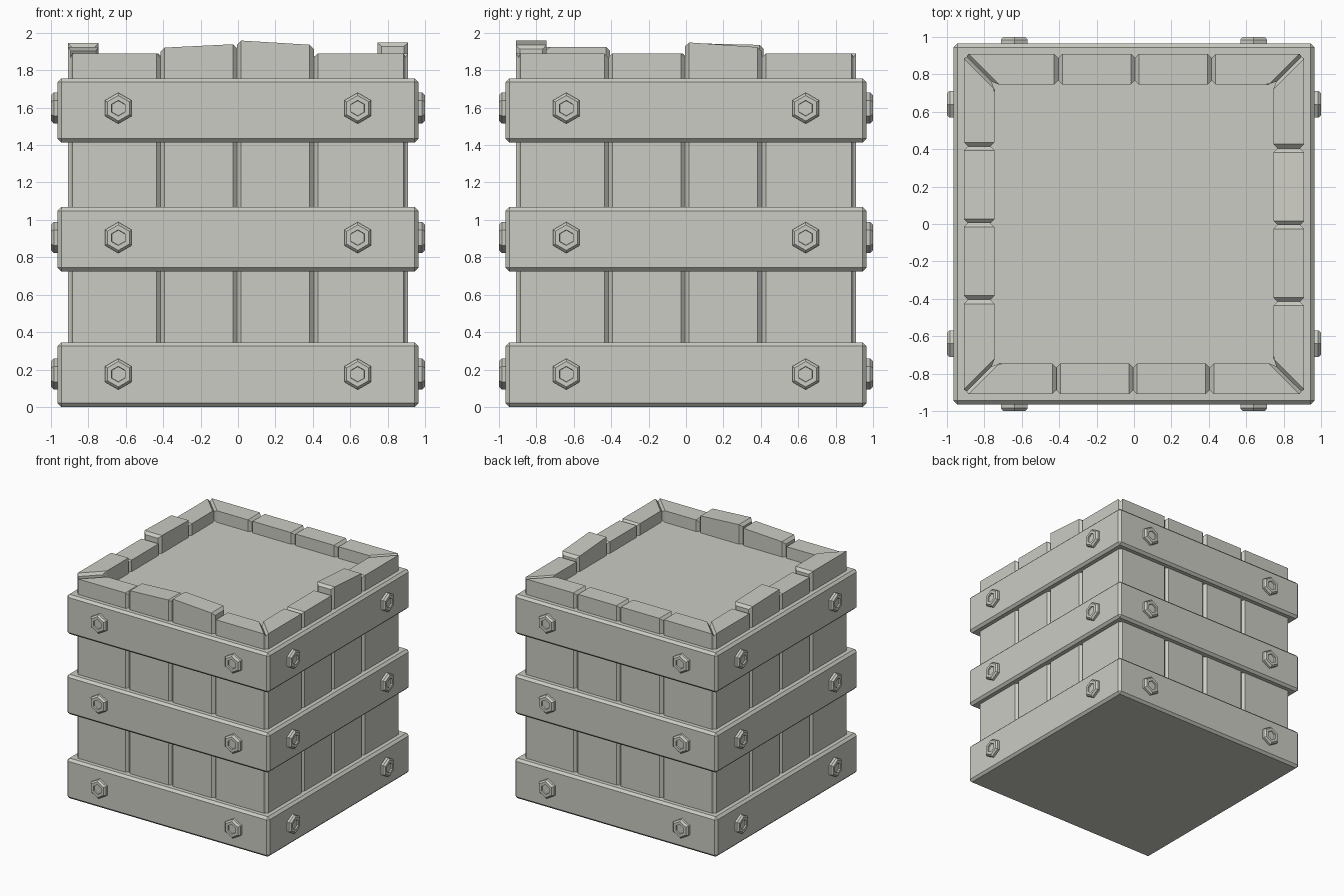
import bpy, bmesh
from math import pi
from mathutils import Matrix, Vector

if "Cube" in bpy.data.objects:
    bpy.data.objects.remove(bpy.data.objects["Cube"])

grey = bpy.data.materials.new("stone_grey")
grey.use_nodes = True
colour = (0.6, 0.6, 0.55, 1)
grey.diffuse_color = colour
grey.node_tree.nodes["Principled BSDF"].inputs["Base Color"].default_value = colour


def finish(bm, name, matrix=Matrix()):
    bmesh.ops.transform(bm, matrix=matrix, verts=bm.verts)
    bmesh.ops.recalc_face_normals(bm, faces=bm.faces)
    mesh = bpy.data.meshes.new(name)
    bm.to_mesh(mesh)
    bm.free()
    mesh.materials.append(grey)
    obj = bpy.data.objects.new(name, mesh)
    bpy.context.collection.objects.link(obj)
    return obj


def block(name, half, z0, z1, bevel=0.0):
    bm = bmesh.new()
    bmesh.ops.create_cube(bm, size=1)
    for v in bm.verts:
        v.co = Vector((v.co.x * 2 * half, v.co.y * 2 * half, z0 + (v.co.z + 0.5) * (z1 - z0)))
    if bevel:
        bmesh.ops.bevel(bm, geom=bm.edges[:], offset=bevel, segments=1, affect='EDGES')
    return finish(bm, name)


OUTER, INNER = 0.91, 0.745
SEAMS = [-OUTER, -0.415, -0.005, 0.405, OUTER]


def plank(name, a, b, tops, matrix):
    """Upright plank; ends at the box corners are mitred, both end rims chamfered."""
    bm = bmesh.new()
    ends = []
    for u, top in zip((a, b), tops):
        inner_u = max(-INNER, min(INNER, u))
        ring = [(u, -OUTER, 0.02), (u, -OUTER, top),
                (inner_u, -INNER, top), (inner_u, -INNER, 0.02)]
        ends.append([bm.verts.new(p) for p in ring])
    caps = [bm.faces.new(e) for e in ends]
    for i in range(4):
        j = (i + 1) % 4
        bm.faces.new((ends[0][i], ends[0][j], ends[1][j], ends[1][i]))
    bmesh.ops.recalc_face_normals(bm, faces=bm.faces)
    rims = [e for cap in caps for e in cap.edges]
    bmesh.ops.bevel(bm, geom=rims, offset=0.022, segments=1, affect='EDGES')
    finish(bm, name, matrix)


def bolt(name, u, z, matrix):
    """Hexagonal bolt head with a chamfered rim and a hexagonal socket."""
    bm = bmesh.new()
    rings = []
    for r, depth in ((0.083, 0.95), (0.083, 0.985), (0.068, 1.0), (0.042, 1.0), (0.04, 0.988)):
        ring = []
        for k in range(6):
            spoke = Matrix.Rotation(k * pi / 3, 3, 'Y') @ Vector((0, 0, r))
            ring.append(bm.verts.new(spoke + Vector((u, -depth, z))))
        rings.append(ring)
    for p, q in zip(rings, rings[1:]):
        for k in range(6):
            n = (k + 1) % 6
            bm.faces.new((p[k], p[n], q[n], q[k]))
    bm.faces.new(rings[0])
    bm.faces.new(rings[-1])
    finish(bm, name, matrix)


# Inner fill
block("fill", 0.78, 0.01, 1.79)

# Three bands around the box
BANDS = {"bottom": (0.0, 0.345), "middle": (0.725, 1.068), "top": (1.415, 1.757)}
for level, (z0, z1) in BANDS.items():
    block(level + "_band", 0.965, z0, z1, 0.02)

# Plank rows and bolts on each side, with uneven plank tops
LOW = (1.89, 1.89)
SIDES = {
    "front": [LOW, (1.92, 1.94), (1.96, 1.935), LOW],
    "right": [LOW, LOW, (1.95, 1.922), LOW],
    "back": [LOW, LOW, LOW, LOW],
    "left": [LOW, (1.935, 1.945), LOW, (1.925, 1.925)],
}
for turn, (side, tops) in enumerate(SIDES.items()):
    spin = Matrix.Rotation(turn * pi / 2, 4, 'Z')
    for i in range(4):
        plank(f"{side}_plank_{i + 1}", SEAMS[i], SEAMS[i + 1], tops[i], spin)
    for level, z in (("bottom", 0.175), ("middle", 0.905), ("top", 1.597)):
        for u in (-0.64, 0.64):
            bolt(f"{side}_{level}_bolt", u, z, spin)
